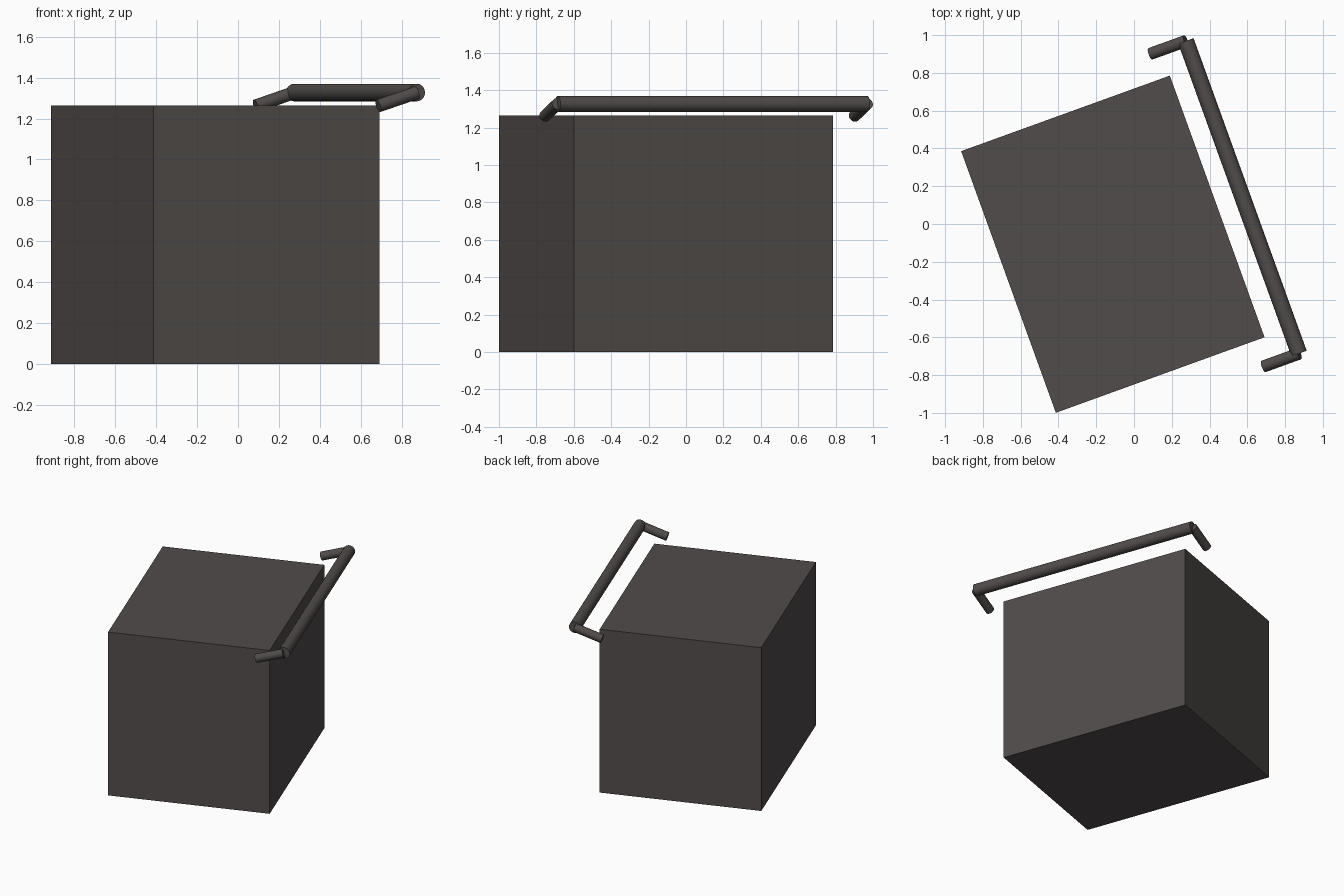
import bpy
import math
from mathutils import Matrix, Vector

cube = bpy.data.objects.get("Cube")
if cube:
    bpy.data.objects.remove(cube, do_unlink=True)

# Single dark grey material
grey = bpy.data.materials.new("dark warm grey")
grey.use_nodes = True
colour = (0.08, 0.072, 0.069, 1)
grey.diffuse_color = colour
grey.node_tree.nodes["Principled BSDF"].inputs["Base Color"].default_value = colour

# Shared frame: everything is turned about the middle of the box
FRAME = Matrix.Translation((-0.112, -0.107, 0)) @ Matrix.Rotation(math.radians(19.9), 4, "Z")
WIDTH, DEPTH, HEIGHT = 1.175, 1.473, 1.265


def finish(name):
    obj = bpy.context.object
    obj.name = name
    obj.data.materials.append(grey)
    return obj


def rod(name, start, end, radius):
    """Capped cylinder between two points of the shared frame."""
    a, b = FRAME @ Vector(start), FRAME @ Vector(end)
    bpy.ops.mesh.primitive_cylinder_add(vertices=20, radius=radius, depth=(b - a).length,
                                        location=(a + b) / 2,
                                        rotation=(b - a).to_track_quat("Z", "Y").to_euler())
    bpy.ops.object.shade_smooth_by_angle(angle=math.radians(40))
    return finish(name)


# Box body
bpy.ops.mesh.primitive_cube_add(size=1)
body = finish("box_body")
body.matrix_world = FRAME @ Matrix.Translation((0, 0, HEIGHT / 2)) @ Matrix.Diagonal((WIDTH, DEPTH, HEIGHT, 1))

# Handle bar with an arm sloping down from each end
BAR_X, BAR_Z, HALF = 0.73, 1.327, 0.88
rod("handle_bar", (BAR_X, -HALF, BAR_Z), (BAR_X, HALF, BAR_Z), 0.043)
for side, name in ((-1, "front_arm"), (1, "back_arm")):
    rod(name, (BAR_X, side * HALF, BAR_Z), (BAR_X - 0.2, side * HALF, 1.262), 0.032)
